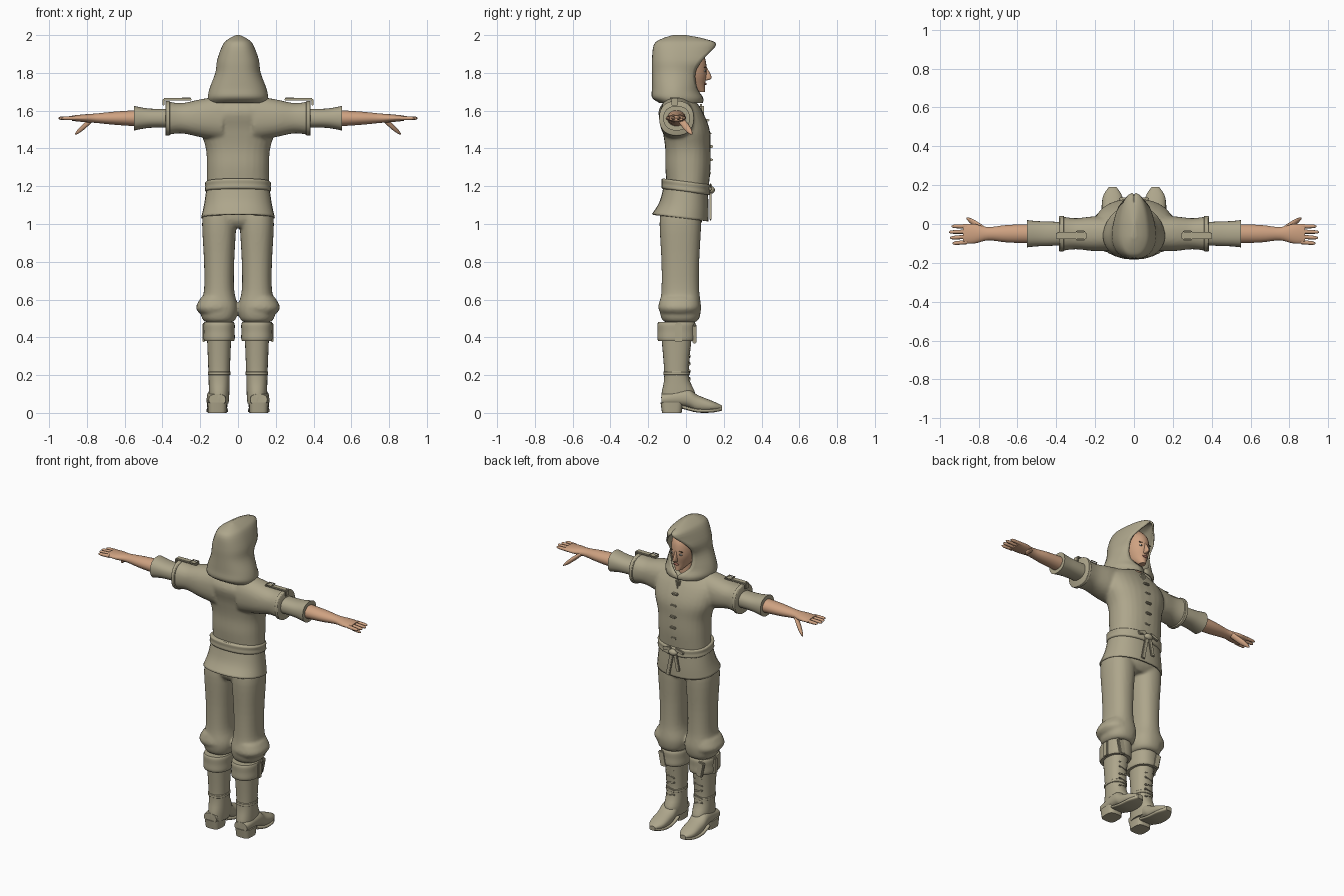
import bpy, bmesh, math

old = bpy.data.objects.get("Cube")
if old:
    bpy.data.objects.remove(old, do_unlink=True)


def material(name, *rgb):
    m = bpy.data.materials.new(name)
    m.use_nodes = True
    m.diffuse_color = (*rgb, 1)
    m.node_tree.nodes["Principled BSDF"].inputs["Base Color"].default_value = (*rgb, 1)
    return m


CLOTH = material("olive_cloth", .42, .38, .26)
SKIN = material("skin", .62, .36, .22)
LIP = material("lip", .42, .17, .12)
DARK = material("dark_brown", .06, .04, .02)
WHITE = material("eye_white", .6, .6, .56)

made = []
AXES = {"x": lambda t, u, v: (t, u, v),
        "y": lambda t, u, v: (u, t, v),
        "z": lambda t, u, v: (u, v, t)}


def finish(name, bm, mat):
    bmesh.ops.recalc_face_normals(bm, faces=bm.faces)
    mesh = bpy.data.meshes.new(name)
    bm.to_mesh(mesh)
    bm.free()
    mesh.materials.append(mat)
    ob = bpy.data.objects.new(name, mesh)
    bpy.context.collection.objects.link(ob)
    made.append(ob)
    return ob


def smooth_rows(rows, steps=4):
    """Catmull-Rom interpolation between section rows."""
    out = []
    for i in range(len(rows) - 1):
        around = [rows[min(max(i + k, 0), len(rows) - 1)] for k in (-1, 0, 1, 2)]
        for k in range(steps):
            t = k / steps
            out.append([b + t / 2 * (c - a + t * (2 * a - 5 * b + 4 * c - d + t * (3 * (b - c) + d - a)))
                        for a, b, c, d in zip(*around)])
    return out + [rows[-1]]


def skin_rings(bm, rings, closed=True, first_cap=True, last_cap=True):
    loops = [[bm.verts.new(point) for point in ring] for ring in rings]
    count = len(loops[0])
    for a, b in zip(loops, loops[1:]):
        for i in range(count if closed else count - 1):
            j = (i + 1) % count
            bm.faces.new((a[i], a[j], b[j], b[i]))
    if first_cap:
        bm.faces.new(loops[0])
    if last_cap:
        bm.faces.new(loops[-1])


def signed_power(value, power):
    return math.copysign(abs(value) ** (2 / power), value)


def loft(name, rows, center=(0, 0), mat=CLOTH, axis="z", side=1, power=2.3,
         segments=28, caps=True, target=None, tilt=0, lean=(0, 0)):
    """Rows hold position along the axis, two radii and an optional shift."""
    bm = target or bmesh.new()
    rows = [row if len(row) == 4 else (*row, 0) for row in rows]
    rings = []
    for t, ru, rv, shift in smooth_rows(rows):
        along = t - rows[0][0]
        ring = []
        for i in range(segments):
            a = math.tau * i / segments
            u = center[0] + lean[0] * along + ru * signed_power(math.cos(a), power)
            v = center[1] + lean[1] * along + shift + rv * signed_power(math.sin(a), power)
            x, y, z = AXES[axis](t, u, v)
            ring.append((x * side, y, z + tilt * y))
        rings.append(ring)
    skin_rings(bm, rings, first_cap=caps, last_cap=caps)
    if target is None:
        return finish(name, bm, mat)


def band(name, start, width, ru, rv, **options):
    """Short sleeve with rounded rims."""
    rows = [(start + width * at, ru * grow, rv * grow)
            for at, grow in ((0, .95), (.15, 1), (.5, .99), (.85, 1), (1, .95))]
    loft(name, rows, **options)


def box(name, center, size, mat=CLOTH, turn=0):
    bm = bmesh.new()
    bmesh.ops.create_cube(bm, size=1)
    bmesh.ops.scale(bm, vec=size, verts=bm.verts)
    bmesh.ops.bevel(bm, geom=bm.edges[:], offset=min(size) * .3, segments=2, affect="EDGES")
    c, s = math.cos(turn), math.sin(turn)
    for v in bm.verts:
        x, y, z = v.co
        v.co = (c * x + s * z + center[0], y + center[1], c * z - s * x + center[2])
    finish(name, bm, mat)


def ball(name, center, size, mat):
    bm = bmesh.new()
    bmesh.ops.create_uvsphere(bm, u_segments=16, v_segments=10, radius=1)
    bmesh.ops.scale(bm, vec=size, verts=bm.verts)
    bmesh.ops.translate(bm, vec=center, verts=bm.verts)
    finish(name, bm, mat)


def fuse(ob):
    """Weld overlapping volumes into one soft garment."""
    weld = ob.modifiers.new("weld", "REMESH")
    weld.mode, weld.voxel_size, weld.use_smooth_shade = "VOXEL", .009, True
    ob.modifiers.new("soften", "SMOOTH").iterations = 4


def thicken(ob):
    shell = ob.modifiers.new("thickness", "SOLIDIFY")
    shell.thickness, shell.offset = .01, -1


# Tunic: body and upper sleeves fused
arm = (-.05, 1.56)
bm = bmesh.new()
loft("body", [(1.19, .165, .11), (1.3, .165, .12), (1.4, .17, .12), (1.5, .2, .125, -.01),
              (1.6, .2, .115, -.04), (1.68, .1, .06, -.04)], (0, .01), target=bm)
for side in (1, -1):
    loft("sleeve", [(.08, .09, .12), (.2, .09, .1), (.3, .08, .08), (.38, .09, .09)],
         arm, axis="x", side=side, target=bm)
fuse(finish("tunic", bm, CLOTH))

# Tunic skirt and belt hang lower at the chest side
droop = -.13
thicken(loft("tunic_skirt", [(1.2, .165, .115), (1.1, .18, .13, -.01), (1.03, .195, .15, -.03)],
             caps=False, tilt=droop))
band("belt", 1.17, .055, .175, .13, tilt=droop)
ball("belt_knot", (0, .133, 1.18), (.03, .02, .02), CLOTH)
for side, drop in ((1, .15), (-1, .11)):
    box("belt_tail", (side * .025, .13, 1.17 - drop / 2), (.026, .012, drop), turn=-side * .2)
    box("belt_loop", (side * .045, .13, 1.195), (.06, .014, .024), turn=side * .3)

# Front fastening
for i in range(5):
    box("toggle", (0, .118 + .012 * math.sin(i), 1.27 + i * .07), (.04, .03, .014))
box("neck_tie", (0, .08, 1.6), (.03, .03, .07))

# Hood: height, half width, back reach, front edge, half opening
rings = []
for z, width, back, front, opening in smooth_rows([
        (1.64, .15, .14, .09, 0), (1.67, .16, .18, .09, .01), (1.72, .15, .18, .06, .07),
        (1.8, .12, .18, .05, .08), (1.87, .11, .18, .09, .08), (1.95, .08, .17, .16, .01),
        (1.98, .05, .13, .1, 0), (2, .01, .07, 0, 0)]):
    opening = min(max(opening, 0), width * .95)
    start = math.asin((opening / width) ** 1.25)
    middle, half = -.06, []
    for i in range(17):
        a = start + (math.pi - start) * i / 16
        c = math.cos(a)
        if c > 0:
            y = middle + (front - middle) * (c / math.cos(start)) ** 1.2
        else:
            y = middle + (middle + back) * c
        half.append((width * max(math.sin(a), 0) ** .8, y, z))
    rings.append(half + [(-x, y, z) for x, y, z in half[-2::-1]])
bm = bmesh.new()
skin_rings(bm, rings, closed=False, first_cap=False)
bmesh.ops.remove_doubles(bm, verts=bm.verts, dist=.0005)
thicken(finish("hood", bm, CLOTH))

# Head and face
loft("head", [(1.7, .02, .03, .06), (1.74, .05, .08, .01), (1.8, .07, .1, 0),
              (1.88, .07, .1, -.01), (1.93, .04, .06, -.01)], (0, .01), SKIN, power=2)
loft("neck", [(1.62, .05, .055), (1.74, .05, .055)], (0, -.01), SKIN, power=2)
loft("nose", [(1.76, .01, .01), (1.775, .013, .036), (1.83, .007, .01)], (0, .1), SKIN, power=2)
ball("lips", (0, .103, 1.742), (.02, .006, .007), LIP)
for side in (1, -1):
    ball("eye", (side * .03, .1, 1.81), (.013, .005, .006), WHITE)
    ball("iris", (side * .03, .103, 1.81), (.005, .003, .005), DARK)
    box("eyebrow", (side * .03, .1, 1.83), (.03, .008, .004), DARK, turn=side * .12)

for side, tag in ((-1, "left_"), (1, "right_")):
    # Rolled lower sleeve and shoulder strap
    limb = dict(center=arm, axis="x", side=side)
    band(tag + "sleeve_hem", .36, .025, .092, .092, **limb)
    loft(tag + "lower_sleeve", [(.36, .06, .05), (.45, .063, .05), (.5, .065, .055), (.55, .07, .065)], **limb)
    box(tag + "shoulder_strap", (side * .32, -.06, 1.66), (.15, .036, .012))
    box(tag + "strap_end", (side * .395, -.06, 1.645), (.012, .036, .035))
    for way in (1, -1):
        box(tag + "buckle_bar", (side * (.275 + way * .02), -.06, 1.667), (.005, .05, .006))
        box(tag + "buckle_end", (side * .275, -.06 + way * .023, 1.667), (.04, .005, .006))

    # Forearm, palm, fingers and thumb
    loft(tag + "forearm", [(.5, .05, .045), (.65, .045, .035), (.75, .034, .025),
                           (.82, .05, .02), (.88, .05, .014)], mat=SKIN, power=2, **limb)
    for i in range(4):
        tip = .955 - .012 * abs(i - 1.3)
        loft(tag + "finger", [(.86, .011, .011), (.91, .01, .01), (tip - .01, .008, .008), (tip, .003, .003)],
             (-.012 - .027 * i, 1.56), SKIN, "x", side, power=2, segments=12, lean=(-.03 * i, 0))
    loft(tag + "thumb", [(.77, .018, .015), (.82, .018, .017), (.85, .011, .011), (.863, .003, .003)],
         (-.03, 1.555), SKIN, "x", side, power=2, segments=14, lean=(.65, -.85))

    # Folded boot top with flap and strap
    band(tag + "boot_cuff", .38, .1, .083, .102, center=(.1, -.05), side=side)
    box(tag + "cuff_flap", (side * .135, .045, .42), (.045, .02, .1), turn=side * .2)
    box(tag + "cuff_strap", (side * .182, -.04, .425), (.014, .035, .1))

    # Boot shaft, foot, sole, heel and laces
    loft(tag + "boot_shaft", [(.05, .05, .08), (.1, .054, .09, .01), (.2, .056, .065), (.4, .064, .08)],
         (.1, -.05), side=side)
    shoe = dict(axis="y", side=side)
    loft(tag + "foot", [(-.13, .045, .03, .02), (0, .055, .05, .03), (.06, .055, .045),
                        (.14, .05, .028, -.015), (.19, .02, .01, -.02)], (.11, .05), **shoe)
    loft(tag + "sole", [(-.02, .05, .01, .02), (.06, .057, .01), (.14, .05, .01), (.19, .02, .01, .01)],
         (.11, .012), power=4, **shoe)
    loft(tag + "heel", [(0, .048, .052), (.055, .052, .06)], (.11, -.075), side=side, power=3.5)
    band(tag + "ankle_band", .2, .02, .06, .07, center=(.1, -.05), side=side)
    for i in range(5):
        box(tag + "boot_lace", (side * .1, .016, .18 + i * .04), (.06, .014, .01), turn=(-1) ** i * .2)

# Trousers: hips and two gathered legs fused
bm = bmesh.new()
loft("hips", [(.98, .1, .08), (1.03, .17, .11), (1.15, .16, .1)], (0, -.02), target=bm)
for side in (1, -1):
    loft("leg", [(.48, .07, .08), (.5, .09, .1), (.56, .1, .11), (.65, .08, .1), (.8, .08, .1),
                 (1, .09, .11), (1.08, .08, .1)], (.1, -.03), side=side, target=bm)
    loft("knee_fold", [(.53, .09, .1), (.56, .106, .112), (.61, .08, .1)], (.117, -.035), side=side, target=bm)
fuse(finish("trousers", bm, CLOTH))

# Smooth shading with sharp edges kept
bpy.ops.object.select_all(action="DESELECT")
for ob in made:
    ob.select_set(True)
bpy.context.view_layer.objects.active = made[0]
bpy.ops.object.shade_smooth_by_angle(angle=math.radians(45))
